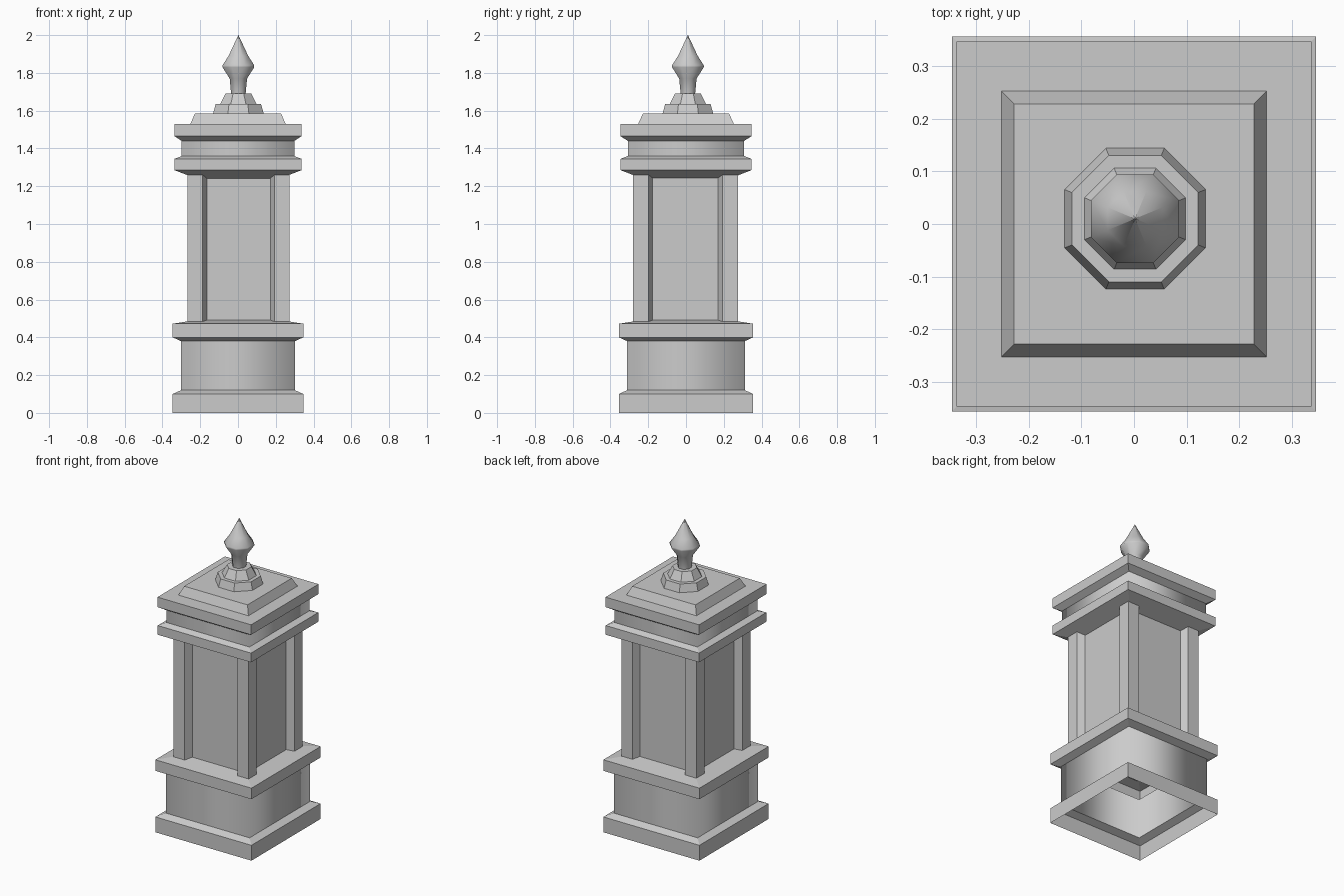
import bpy, bmesh, math

if "Cube" in bpy.data.objects:
    bpy.data.objects.remove(bpy.data.objects["Cube"])


def loft(name, rings, smooth=False, cap=False):
    """Skin a stack of equal-length point rings into one open shell."""
    bm = bmesh.new()
    loops = [[bm.verts.new(p) for p in ring] for ring in rings]
    n = len(loops[0])
    for a, b in zip(loops, loops[1:]):
        for i in range(n):
            j = (i + 1) % n
            bm.faces.new((a[i], a[j], b[j], b[i]))
    if cap:
        bm.faces.new(loops[-1])
    for f in bm.faces:
        f.smooth = smooth
    mesh = bpy.data.meshes.new(name)
    bm.to_mesh(mesh)
    bm.free()
    ob = bpy.data.objects.new(name, mesh)
    bpy.context.collection.objects.link(ob)
    return ob


def square(h, z, extra=0.01):
    """Square ring, slightly deeper in y than in x."""
    k = h + extra
    return [(-h, -k, z), (h, -k, z), (h, k, z), (-h, k, z)]


def octagon(r, z):
    """Octagon ring with flat sides facing the axes; r is half its width."""
    c = r / math.cos(math.pi / 8)
    return [(0.002 + c * math.cos(math.pi / 8 + i * math.pi / 4),
             0.01 + c * math.sin(math.pi / 8 + i * math.pi / 4), z) for i in range(8)]


def squares(name, profile, **kw):
    return loft(name, [square(h, z) for h, z in profile], **kw)


def octagons(name, profile, **kw):
    return loft(name, [octagon(r, z) for r, z in profile], **kw)


# Hollow pedestal, open underneath
squares("plinth", [(0.346, 0), (0.346, 0.10), (0.302, 0.12)])
squares("base_shaft", [(0.302, 0.12), (0.302, 0.38)], smooth=True)
squares("base_ledge", [(0.302, 0.38), (0.346, 0.40), (0.346, 0.472), (0.22, 0.492)])

# Body: four corner posts with recessed panels between, as one cross-section
corner = [(0.168, -0.225), (0.19, -0.27), (0.27, -0.27), (0.27, -0.19), (0.225, -0.168)]
section = []
for q in range(4):
    for x, y in corner:
        for _ in range(q):
            x, y = -y, x
        section.append((x + 0.003, y * 1.03 - 0.003))
loft("panelled_body", [[(x, y, z) for x, y in section] for z in (0.478, 1.268)])

# Cornice, frieze and cap slab
squares("lower_cornice", [(0.22, 1.24), (0.336, 1.285), (0.336, 1.345), (0.298, 1.36)])
squares("frieze", [(0.298, 1.36), (0.298, 1.44)], smooth=True)
squares("cap_slab", [(0.298, 1.44), (0.337, 1.465), (0.337, 1.53)], cap=True)

# Stepped roof
loft("roof_step", [square(0.252, 1.53, 0.001), square(0.228, 1.585, 0.0)], cap=True)
octagons("lower_finial_step", [(0.134, 1.585), (0.12, 1.635)], cap=True)
octagons("upper_finial_step", [(0.096, 1.635), (0.068, 1.69)], cap=True)

# Pointed finial
finial = octagons("finial", [(0.038, 1.685), (0.046, 1.77), (0.084, 1.83), (0.084, 1.84),
                             (0.052, 1.89), (0.0005, 2.0)], smooth=True, cap=True)
bpy.context.view_layer.objects.active = finial
finial.select_set(True)
bpy.ops.object.shade_smooth_by_angle(angle=math.radians(50))
